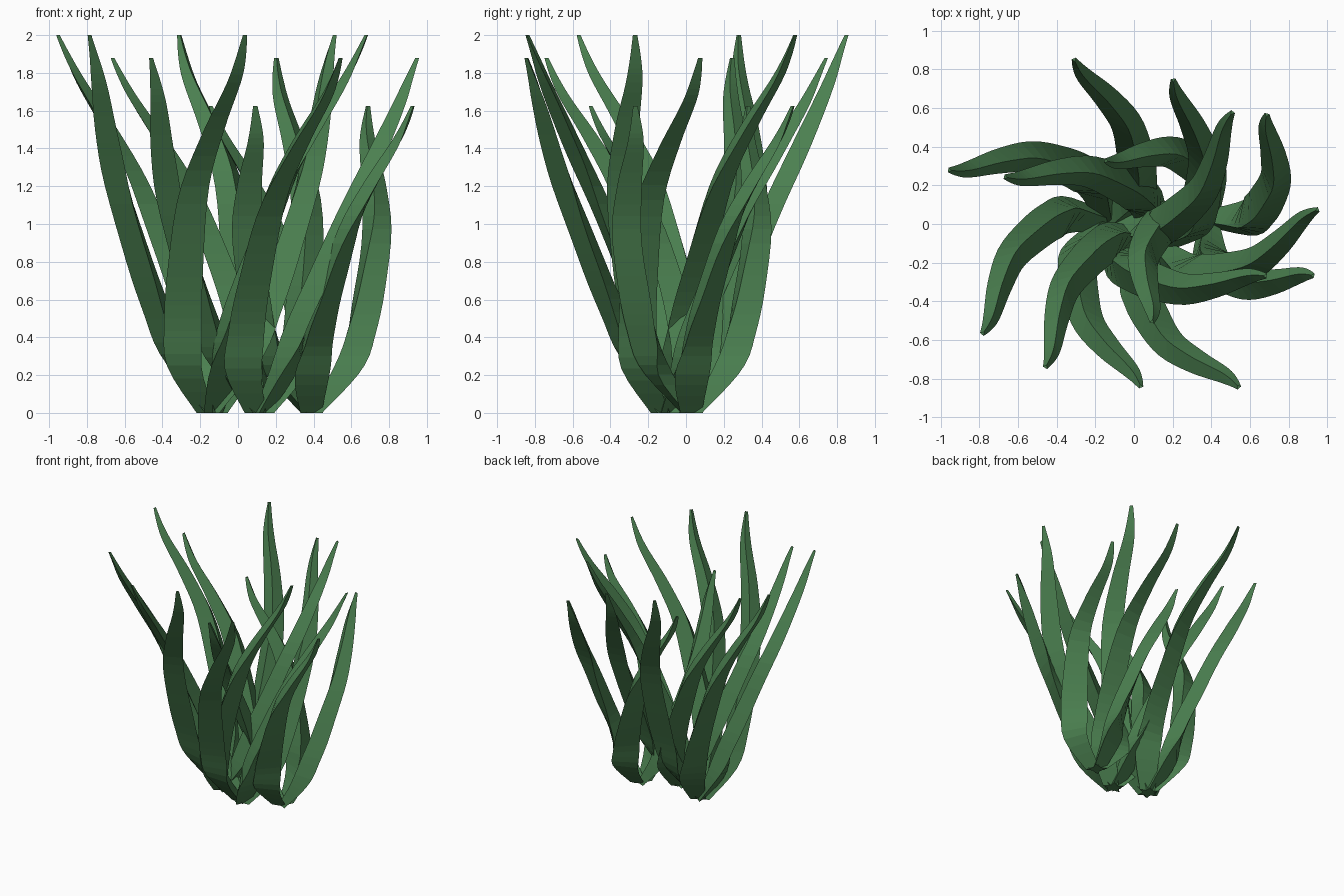
import bpy, bmesh, math
from mathutils import Vector

if "Cube" in bpy.data.objects:
    bpy.data.objects.remove(bpy.data.objects["Cube"])

green = bpy.data.materials.new("leaf_green")
green.diffuse_color = (0.07, 0.215, 0.08, 1)
green.use_nodes = True
green.node_tree.nodes["Principled BSDF"].inputs["Base Color"].default_value = green.diffuse_color

# blade stations: height, outward, sideways, half width, half thickness
BLADE = [Vector(s) for s in (
    (0.00, 0.00, -0.02, 0.058, 0.035),
    (0.25, 0.10, -0.155, 0.098, 0.064),
    (0.50, 0.18, -0.195, 0.100, 0.062),
    (0.80, 0.30, -0.21, 0.094, 0.056),
    (1.20, 0.47, -0.20, 0.080, 0.047),
    (1.50, 0.62, -0.13, 0.064, 0.039),
    (1.75, 0.75, -0.045, 0.044, 0.027),
    (1.88, 0.81, -0.015, 0.029, 0.018),
    (2.00, 0.862, 0.00, 0.012, 0.009))]


def smooth_stations(pts, steps=4):
    """Catmull-Rom interpolation through the stations."""
    out = []
    for i in range(len(pts) - 1):
        a, b, c, d = (pts[max(0, min(len(pts) - 1, i + k))] for k in (-1, 0, 1, 2))
        for s in range(steps):
            t = s / steps
            out.append(0.5 * (2 * b + (c - a) * t + (2 * a - 5 * b + 4 * c - d) * t * t
                              + (3 * b - a - 3 * c + d) * t ** 3))
    return out + [pts[-1]]


def add_blade(bm, angle, height, reach):
    st = smooth_stations(BLADE)
    ca, sa = math.cos(angle), math.sin(angle)
    mid = [Vector((s[1] * reach, s[2], s[0] * height)) for s in st]
    rings = []
    for i, s in enumerate(st):
        d = mid[min(i + 1, len(mid) - 1)] - mid[max(i - 1, 0)]
        d.z = 0
        d = (d.normalized() + Vector((0.4, 0, 0))).normalized()
        side = Vector((-d.y, d.x, 0)) * s[3]
        out = d * s[4]
        # triangular section: flat outer face, ridge on the inner side
        ring = []
        for off in (side + out * 0.7, -side + out * 0.7, out * -1.2):
            p = mid[i] + off
            ring.append(bm.verts.new((p.x * ca - p.y * sa, p.x * sa + p.y * ca, p.z)))
        rings.append(ring)
    for a, b in zip(rings, rings[1:]):
        for k in range(3):
            n = (k + 1) % 3
            bm.faces.new((a[k], a[n], b[n], b[k]))
    bm.faces.new(rings[0])
    bm.faces.new(rings[-1])


def tuft(name, x, y, count, start, height, reach):
    bm = bmesh.new()
    for k in range(count):
        add_blade(bm, math.radians(start) + k * math.tau / count, height, reach)
    bmesh.ops.recalc_face_normals(bm, faces=bm.faces)
    me = bpy.data.meshes.new(name)
    bm.to_mesh(me)
    bm.free()
    me.materials.append(green)
    ob = bpy.data.objects.new(name, me)
    ob.location = (x, y, 0)
    bpy.context.collection.objects.link(ob)


# three tufts of leaves, tall to short
tuft("tall_leaf_tuft", -0.137, 0.005, 6, 41.5, 1.0, 1.0)
tuft("middle_leaf_tuft", 0.114, -0.104, 5, 12, 0.94, 0.99)
tuft("short_leaf_tuft", 0.39, 0.03, 4, 61, 0.812, 0.71)
